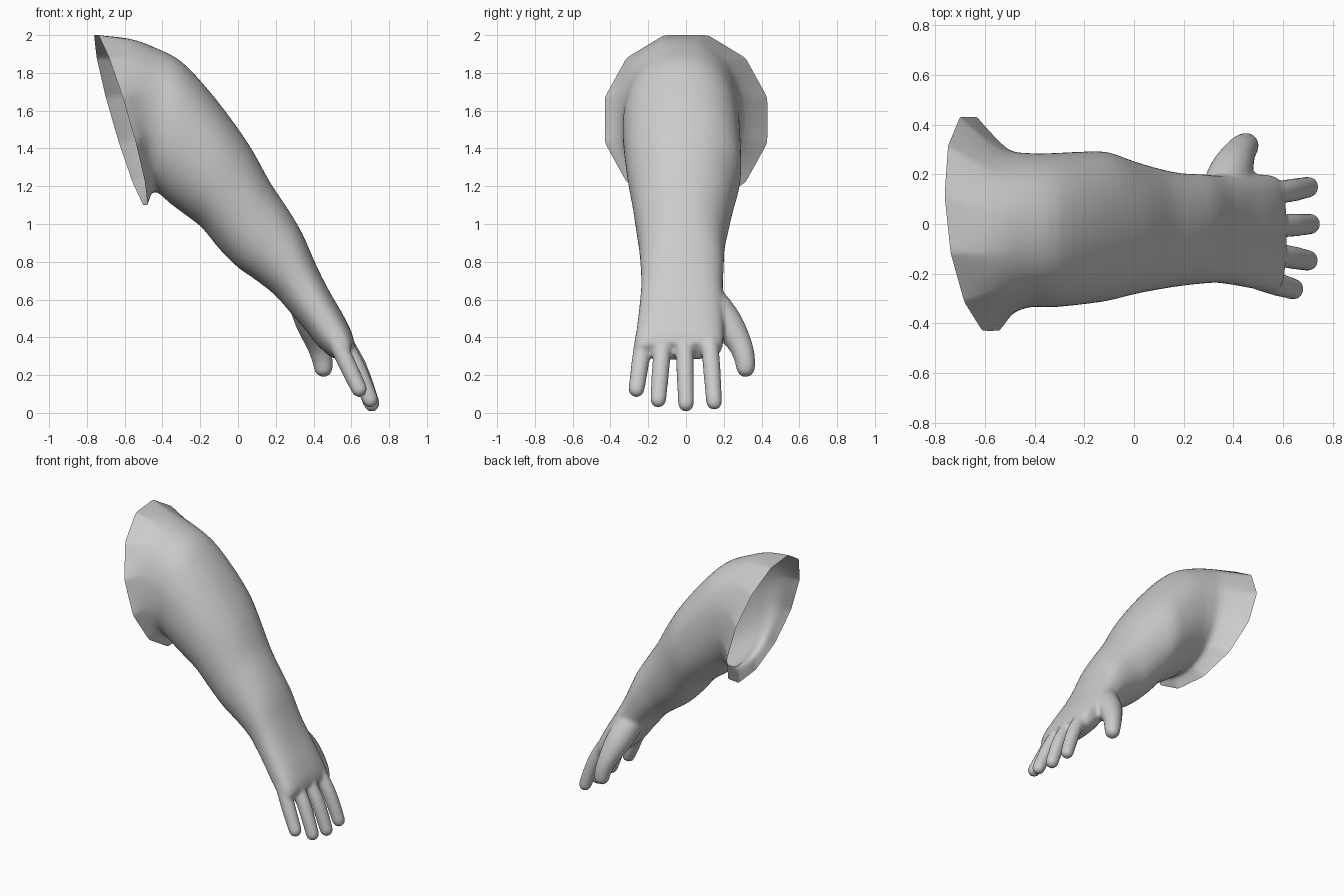
import bpy, bmesh, math
from mathutils import Vector

cube = bpy.data.objects.get("Cube")
if cube:
    bpy.data.objects.remove(cube, do_unlink=True)

SKIN = (0.6, 0.6, 0.6, 1)
skin = bpy.data.materials.new("plain grey")
skin.use_nodes = True
skin.diffuse_color = SKIN
skin.node_tree.nodes["Principled BSDF"].inputs["Base Color"].default_value = SKIN

bm = bmesh.new()  # all solid parts gather here before they are fused


def smooth_stations(rows, steps):
    """Catmull-Rom interpolation through a list of equal-length tuples."""
    out = []
    for i in range(len(rows) - 1):
        a, b = rows[max(i - 1, 0)], rows[i]
        c, d = rows[i + 1], rows[min(i + 2, len(rows) - 1)]
        for s in range(steps):
            t = s / steps
            out.append([0.5 * (2 * q + (r - p) * t + (2 * p - 5 * q + 4 * r - w) * t * t
                               + (3 * q - p - 3 * r + w) * t ** 3)
                        for p, q, r, w in zip(a, b, c, d)])
    out.append(list(rows[-1]))
    return out


def loft(rings):
    """Skin a list of point rings into a closed solid."""
    loops = [[bm.verts.new(p) for p in ring] for ring in rings]
    faces = [bm.faces.new(loops[0]), bm.faces.new(loops[-1])]
    for a, b in zip(loops, loops[1:]):
        for i in range(len(a)):
            j = (i + 1) % len(a)
            faces.append(bm.faces.new((a[i], a[j], b[j], b[i])))
    bmesh.ops.recalc_face_normals(bm, faces=faces)


def power(v, e):
    return math.copysign(abs(v) ** e, v)


def axes(tx, tz, bx, bz, y0, y1, skew):
    mid = Vector(((tx + bx) / 2, (y0 + y1) / 2, (tz + bz) / 2))
    return mid, Vector(((tx - bx) / 2, 0, (tz - bz) / 2)), Vector((skew, (y1 - y0) / 2, 0))


def section(tx, tz, bx, bz, y0, y1, e, skew, facet, n=72):
    """Oval through top, bottom and side limits; facet turns it into a 12-gon."""
    mid, up, side = axes(tx, tz, bx, bz, y0, y1, skew)
    ring = []
    for k in range(n):
        a = k * math.tau / n
        off = (a + math.pi / 12) % (math.pi / 6) - math.pi / 12
        grow = 1 + facet * (1 / math.cos(off) - 1)
        ring.append(mid + (up * power(math.cos(a), e) + side * power(math.sin(a), e)) * grow)
    return ring


# Arm from shoulder rim to knuckles:
# top x, top z, bottom x, bottom z, y min, y max, roundness, skew, facet
arm = [
    (-.75, 2.0, -.49, 1.10, -.43, .43, 1, -.045, 1),
    (-.57, 1.98, -.45, 1.17, -.365, .305, .95, -.01, .3),
    (-.43, 1.93, -.41, 1.155, -.335, .285, .92, 0, 0),
    (-.30, 1.86, -.36, 1.11, -.335, .285, .92, 0, 0),
    (-.17, 1.725, -.28, 1.05, -.325, .29, .92, 0, 0),
    (-.04, 1.56, -.19, .98, -.31, .29, .92, 0, 0),
    (.07, 1.40, -.10, .87, -.285, .255, .92, 0, 0),
    (.17, 1.22, .0, .77, -.265, .225, .92, 0, 0),
    (.26, 1.085, .10, .70, -.25, .205, .92, 0, 0),
    (.34, .95, .20, .62, -.24, .20, .9, 0, 0),
    (.41, .79, .27, .54, -.237, .195, .87, 0, 0),
    (.48, .65, .345, .455, -.247, .20, .82, 0, 0),
    (.55, .53, .42, .36, -.26, .20, .78, 0, 0),
    (.60, .43, .495, .295, -.27, .195, .75, 0, 0),
    (.615, .37, .55, .28, -.26, .175, .75, 0, 0),
]
# Run the sleeve past the rim, so that the opening can be cut cleanly
beyond = tuple(a + (a - b) * .6 for a, b in zip(arm[0][:6], arm[1][:6])) + arm[0][6:]
loft([section(*row) for row in smooth_stations([beyond] + arm, 3)])


def digit(path, n=20):
    """Round tapered tube along (x, y, z, radius) points with a domed tip."""
    pts = smooth_stations(path, 4)
    tip = Vector(pts[-1][:3])
    ahead = (tip - Vector(pts[-2][:3])).normalized()
    r = pts[-1][3]
    for a in (0.4, 0.8, 1.15, 1.45):
        pts.append([*(tip + ahead * r * math.sin(a)), r * math.cos(a)])
    rings = []
    for i, p in enumerate(pts):
        d = Vector(pts[min(i + 1, len(pts) - 1)][:3]) - Vector(pts[max(i - 1, 0)][:3])
        u = d.cross(Vector((0, 1, 0))).normalized()
        v = d.cross(u).normalized()
        rings.append([Vector(p[:3]) + p[3] * (u * math.cos(k * math.tau / n)
                      + v * math.sin(k * math.tau / n)) for k in range(n)])
    loft(rings)


# Four fingers, little to index: root x, y, z, arch, tip x, y, z
for rx, ry, rz, arch, *tip in ((.505, -.222, .41, .0, .642, -.262, .125),
                               (.52, -.117, .43, .012, .70, -.147, .07),
                               (.52, -.01, .44, .018, .708, .0, .048),
                               (.52, .12, .44, .018, .702, .149, .058)):
    root, end = Vector((rx, ry, rz)), Vector(tip)
    mid = root.lerp(end, .5) + Vector((arch, 0, arch / 2))
    digit([(*root, .046), (*mid, .047), (*end, .043)])

# Thumb with a broad base blending into the palm
digit([(.33, .08, .65, .08), (.365, .15, .56, .09), (.395, .222, .465, .085),
       (.425, .285, .365, .065), (.445, .31, .29, .056), (.452, .316, .24, .051)])

# Fuse the parts into one skin and soften the joins
mesh = bpy.data.meshes.new("arm")
bm.to_mesh(mesh)
bm.free()
obj = bpy.data.objects.new("arm_with_hand", mesh)
bpy.context.collection.objects.link(obj)
fuse = obj.modifiers.new("fuse", 'REMESH')
fuse.mode = 'VOXEL'
fuse.voxel_size = .012
soften = obj.modifiers.new("soften", 'SMOOTH')
soften.factor = .5
soften.iterations = 7
bpy.context.view_layer.update()
fused = bpy.data.meshes.new_from_object(obj.evaluated_get(bpy.context.evaluated_depsgraph_get()))
obj.modifiers.clear()
obj.data = fused
bpy.data.meshes.remove(mesh)

# Cut the open shoulder rim along its plane
mid, up, side = axes(*arm[0][:6], arm[0][7])
outward = up.cross(side).normalized()
if outward.x > 0:
    outward.negate()
bm = bmesh.new()
bm.from_mesh(fused)
bmesh.ops.bisect_plane(bm, geom=bm.verts[:] + bm.edges[:] + bm.faces[:], dist=1e-5,
                       plane_co=mid, plane_no=outward, clear_outer=True)
for face in bm.faces:
    face.smooth = True
    face.material_index = 0
bm.to_mesh(fused)
bm.free()
fused.materials.clear()
fused.materials.append(skin)
